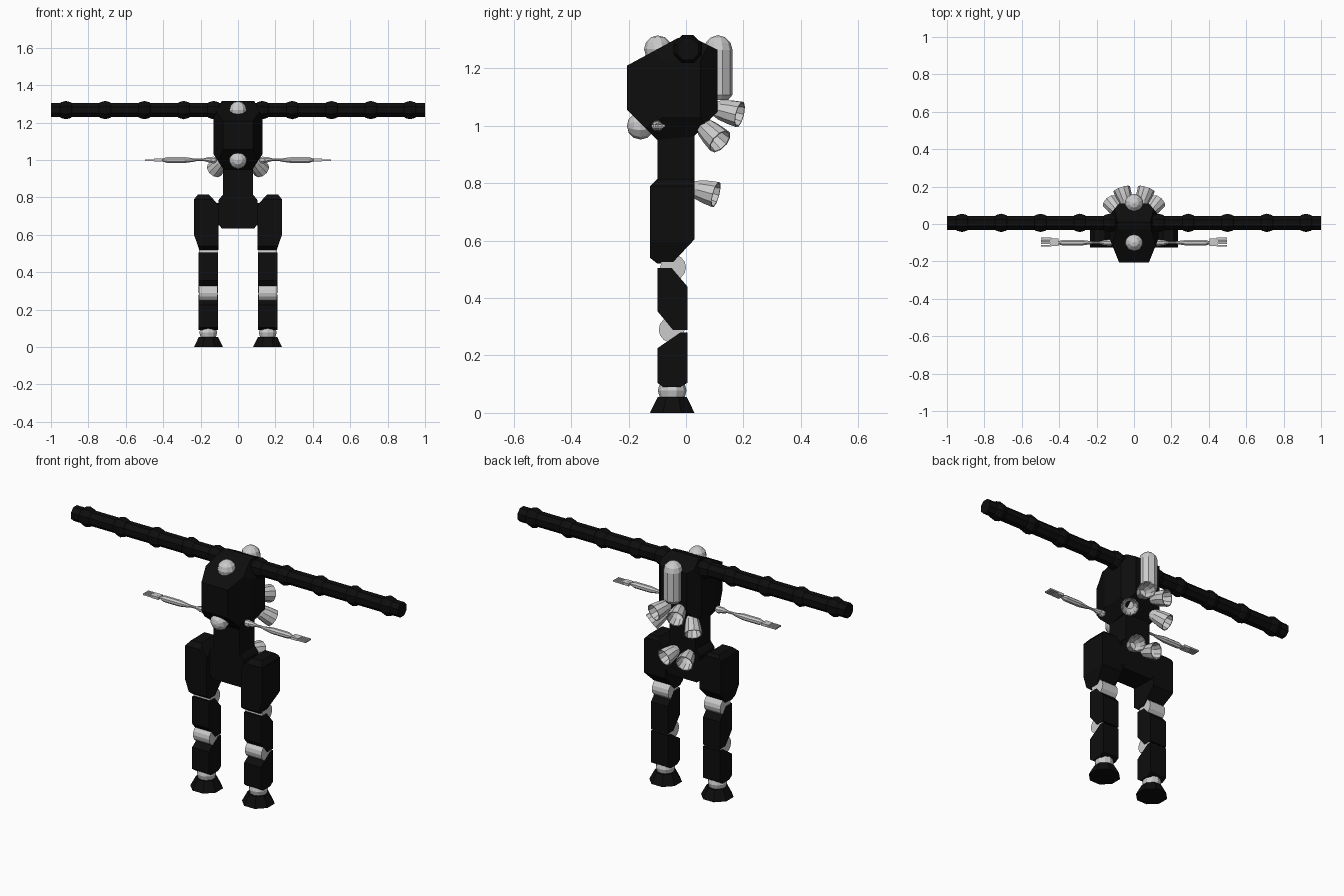
import bpy, bmesh, math
from mathutils import Vector, Matrix

if "Cube" in bpy.data.objects:
    bpy.data.objects.remove(bpy.data.objects["Cube"])


def material(name, v):
    m = bpy.data.materials.new(name)
    m.diffuse_color = (v, v, v, 1)
    m.use_nodes = True
    m.node_tree.nodes["Principled BSDF"].inputs["Base Color"].default_value = m.diffuse_color
    return m


BLACK = material("black armour", 0.004)
GREY = material("light grey metal", 0.6)


def finish(name, bm, mat):
    bmesh.ops.recalc_face_normals(bm, faces=bm.faces)
    me = bpy.data.meshes.new(name)
    bm.to_mesh(me)
    bm.free()
    me.materials.append(mat)
    ob = bpy.data.objects.new(name, me)
    bpy.context.collection.objects.link(ob)
    return ob


def extruded(name, profile, x0, x1, mat, cuts=()):
    """Extrude a (y, z) profile along x, then trim by planes (point, outward normal)."""
    bm = bmesh.new()
    face = bm.faces.new([bm.verts.new((x0, y, z)) for y, z in profile])
    ext = bmesh.ops.extrude_face_region(bm, geom=[face])
    bmesh.ops.translate(bm, vec=(x1 - x0, 0, 0),
                        verts=[g for g in ext["geom"] if isinstance(g, bmesh.types.BMVert)])
    bmesh.ops.recalc_face_normals(bm, faces=bm.faces)
    for co, no in cuts:
        bmesh.ops.bisect_plane(bm, geom=bm.verts[:] + bm.edges[:] + bm.faces[:], dist=1e-5,
                               plane_co=co, plane_no=no, clear_outer=True)
        bmesh.ops.holes_fill(bm, edges=[e for e in bm.edges if e.is_boundary], sides=0)
    return finish(name, bm, mat)


def box(name, x0, x1, y0, y1, z0, z1, mat, cuts=()):
    return extruded(name, [(y0, z0), (y1, z0), (y1, z1), (y0, z1)], x0, x1, mat, cuts)


def lathe(name, profile, start, axis, sides, mat):
    """Spin a (radius, distance) profile around an axis; flats face sideways."""
    bm = bmesh.new()
    rings = []
    for r, d in profile:
        n = 1 if r == 0 else sides
        rings.append([bm.verts.new((r * math.cos(a), r * math.sin(a), d))
                      for a in [(k + 0.5) * math.tau / sides for k in range(n)]])
    for a, b in zip(rings, rings[1:]):
        for k in range(sides):
            j = (k + 1) % sides
            quad = [a[k % len(a)], a[j % len(a)], b[j % len(b)], b[k % len(b)]]
            bm.faces.new(list(dict.fromkeys(quad)))
    for ring in (rings[0], rings[-1]):
        if len(ring) > 1:
            bm.faces.new(ring)
    rot = Vector((0, 0, 1)).rotation_difference(Vector(axis)).to_matrix().to_4x4()
    bm.transform(Matrix.Translation(start) @ rot)
    return finish(name, bm, mat)


def ball(name, centre, r, mat, axis=(0, 0, 1), sides=10, rings=6):
    prof = [(r * math.sin(math.pi * i / rings) if 0 < i < rings else 0,
             -r * math.cos(math.pi * i / rings)) for i in range(rings + 1)]
    return lathe(name, prof, centre, axis, sides, mat)


def nozzle(name, throat, axis, length):
    """Hollow flared rocket bell."""
    prof = [(0.024, 0), (0.036, 0.3 * length), (0.043, 0.65 * length), (0.047, length),
            (0.042, length), (0.034, 0.55 * length), (0.02, 0.2 * length)]
    lathe(name, prof, throat, Vector(axis).normalized(), 10, GREY)


# Torso: side profile trimmed at its corners
torso_cuts = []
for s in (-1, 1):
    torso_cuts += [((s * 0.13, -0.08, 1), (s * 0.125, -0.05, 0)),
                   ((s * 0.13, 0.05, 1), (s * 0.06, 0.05, 0)),
                   ((s * 0.13, 0, 1.03), (s * 0.07, 0, -0.045)),
                   ((s * 0.13, 0, 1.23), (s * 0.09, 0, 0.045))]
extruded("torso", [(-0.205, 1.21), (-0.03, 1.305), (0.01, 1.315), (0.11, 1.265), (0.11, 1.05),
                   (0.03, 0.965), (-0.1, 0.95), (-0.205, 1.055)], -0.13, 0.13, BLACK, torso_cuts)
box("waist", -0.08, 0.08, -0.1, 0.03, 0.77, 0.99, BLACK)

# Pelvis with trimmed corners
pelvis_cuts = []
for s in (-1, 1):
    pelvis_cuts += [((s * 0.105, 0, 0.785), (s, 0, 0.8)), ((s * 0.105, 0, 0.66), (s, 0, -0.7))]
box("pelvis", -0.105, 0.105, -0.1, 0.03, 0.635, 0.815, BLACK, pelvis_cuts)
box("hip_axle", -0.17, 0.17, -0.09, 0.02, 0.65, 0.77, BLACK)

# Long cross beam with joints
lathe("beam", [(0.0405, -1), (0.0405, 1)], (0, 0.006, 1.267), (1, 0, 0), 8, BLACK)
for s in (-1, 1):
    for x in (0.13, 0.29, 0.5, 0.71, 0.92):
        lathe("beam_joint", [(0.03, -0.045), (0.046, -0.025), (0.053, 0), (0.046, 0.025),
                             (0.03, 0.045)], (s * x, 0.006, 1.267), (1, 0, 0), 8, BLACK)

# Domes and back tank
ball("upper_dome", (0, -0.098, 1.267), 0.048, GREY)
ball("lower_dome", (0, -0.158, 1.0), 0.048, GREY, axis=(0, -1, 0))
lathe("back_tank", [(0.035, 1.09), (0.05, 1.108), (0.05, 1.265), (0.043, 1.29),
                    (0.025, 1.308), (0, 1.316)], (0, 0.112, 0), (0, 0, 1), 10, GREY)

for s, side in ((-1, "left"), (1, "right")):
    # Rocket nozzles
    nozzle(side + "_upper_nozzle", (s * 0.035, 0.095, 1.062), (s * 0.32, 0.95, -0.23), 0.1)
    nozzle(side + "_lower_nozzle", (s * 0.07, 0.05, 1.01), (s * 0.6, 0.72, -0.68), 0.11)
    nozzle(side + "_pelvis_nozzle", (s * 0.04, 0.02, 0.783), (s * 0.25, 0.93, -0.25), 0.09)

    # Hip armour
    lo, hi = sorted((s * 0.105, s * 0.235))
    extruded(side + "_hip", [(-0.125, 0.79), (-0.1, 0.815), (0.015, 0.815), (0.03, 0.8),
                             (0.03, 0.605), (-0.05, 0.52), (-0.1, 0.52), (-0.125, 0.54)],
             lo, hi, BLACK, [((s * 0.235, 0, 0.6), (s, 0, -0.35)),
                             ((s * 0.235, 0, 0.79), (s, 0, 0.8)),
                             ((s * 0.105, 0, 0.76), (-s, 0, 0.9))])

    # Leg segments
    lo, hi = sorted((s * 0.108, s * 0.21))
    extruded(side + "_thigh", [(-0.1, 0.505), (-0.05, 0.505), (0.005, 0.44), (0.005, 0.288),
                               (-0.045, 0.288), (-0.1, 0.355)], lo, hi, BLACK)
    extruded(side + "_shin", [(-0.1, 0.225), (-0.02, 0.28), (0.005, 0.28), (0.005, 0.105),
                              (-0.02, 0.09), (-0.08, 0.09), (-0.1, 0.105)], lo, hi, BLACK)
    for joint, y, z in (("hip_hinge", -0.045, 0.507), ("knee_hinge", -0.05, 0.29)):
        lathe(side + "_" + joint, [(0.045, -0.05), (0.045, 0.05)],
              (s * 0.159, y, z), (1, 0, 0), 14, GREY)
    ball(side + "_ankle", (s * 0.159, -0.048, 0.078), 0.05, GREY)
    lathe(side + "_foot", [(0.084, 0), (0.055, 0.055)], (s * 0.158, -0.048, 0), (0, 0, 1), 8, BLACK)

    # Thin arm with forearm block and fingers
    ax = (s, 0, 0)
    ball(side + "_shoulder", (s * 0.132, -0.1, 1.0), 0.02, GREY, axis=ax, sides=8)
    lathe(side + "_upper_arm", [(0.017, 0.12), (0.015, 0.16), (0.007, 0.185), (0.006, 0.28)],
          (0, -0.1, 1.002), ax, 8, GREY)
    lathe(side + "_forearm", [(0.008, 0.225), (0.014, 0.265), (0.017, 0.285), (0.017, 0.38),
                              (0.008, 0.405), (0.008, 0.425)], (0, -0.1, 1.0), ax, 8, GREY)
    lo, hi = sorted((s * 0.405, s * 0.45))
    box(side + "_palm", lo, hi, -0.118, -0.078, 0.993, 1.007, GREY)
    for k in range(4):
        y = -0.12 + k * 0.0125
        lo, hi = sorted((s * 0.44, s * 0.497))
        box(side + "_finger", lo, hi, y, y + 0.009, 0.996, 1.004, GREY)
